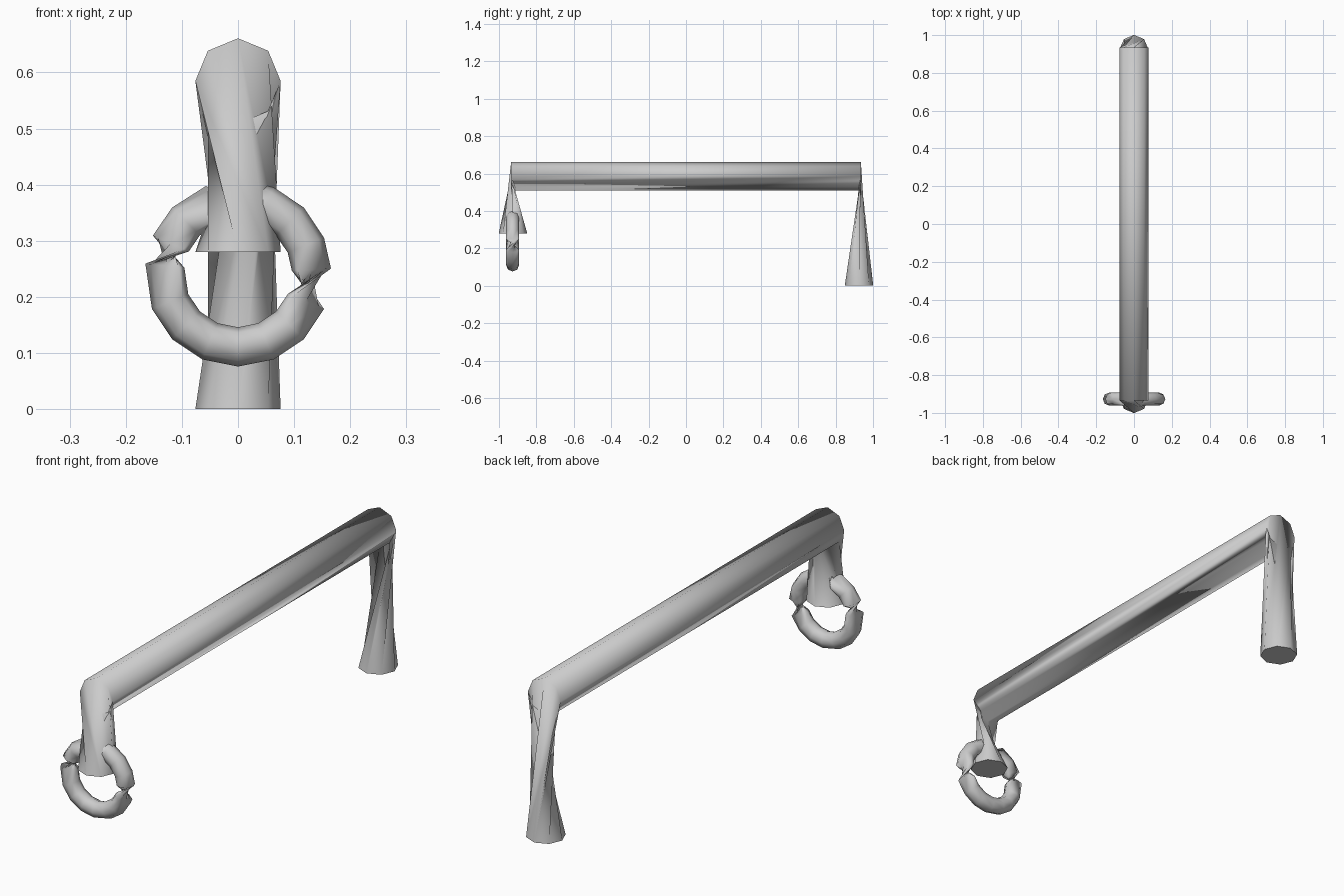
import bpy, bmesh
from math import sin, cos, pi, radians
from mathutils import Vector

cube = bpy.data.objects.get("Cube")
if cube:
    bpy.data.objects.remove(cube)

SIDES = 8
grey = bpy.data.materials.new("plain grey")
grey.use_nodes = True
colour = (0.6, 0.6, 0.6, 1)
grey.diffuse_color = colour
grey.node_tree.nodes["Principled BSDF"].inputs["Base Color"].default_value = colour


def add_ring(bm, point):
    """One octagonal cross-section; point(angle) gives each corner."""
    return [bm.verts.new(point(2 * pi * k / SIDES)) for k in range(SIDES)]


def bridge(bm, a, b, shift=0):
    for k in range(SIDES):
        n = (k + 1) % SIDES
        bm.faces.new((a[k], a[n], b[(n + shift) % SIDES], b[(k + shift) % SIDES]))


def bridge_twisted(bm, a, b, full):
    """Triangulated bridge; the sides listed in full bulge, the rest pinch in."""
    for k in range(SIDES):
        n = (k + 1) % SIDES
        if k in full:
            tris = (a[k], a[n], b[n]), (a[k], b[n], b[k])
        else:
            tris = (a[k], a[n], b[k]), (a[n], b[n], b[k])
        for t in tris:
            bm.faces.new(t)


def finish(bm, name):
    bmesh.ops.recalc_face_normals(bm, faces=bm.faces)
    for f in bm.faces:
        f.smooth = True
    mesh = bpy.data.meshes.new(name)
    bm.to_mesh(mesh)
    bm.free()
    mesh.materials.append(grey)
    obj = bpy.data.objects.new(name, mesh)
    bpy.context.collection.objects.link(obj)


# Long bar with a twisted leg at each end, the front leg being shorter
R, BAR_Z, BAR_Y, LEG_Y = 0.076, 0.585, 0.935, 0.925
bm = bmesh.new()
ends = []
for side, foot_z in ((-1, 0.28), (1, 0.0)):
    end = add_ring(bm, lambda t: (R * cos(t), side * BAR_Y, BAR_Z + R * sin(t)))
    foot = add_ring(bm, lambda t: (R * sin(t), side * (LEG_Y - R * cos(t)), foot_z))
    bridge_twisted(bm, end, foot, full=(7, 0, 1, 2))
    cap = bm.faces.new(foot)
    for e in cap.edges:
        e.smooth = False
    ends.append(end)
bridge(bm, *ends)
finish(bm, "bar_and_legs")

# Hanging ring: three arcs, joined by half-turn twists that pinch to a point
CENTRE, MAJOR, MINOR = Vector((0, -0.927, 0.242)), 0.131, 0.035
arcs = [
    (3, 22.5, 45, 67.5, 84),
    (110, 135, 156),
    (174, 202.5, 225, 247.5, 270, 292.5, 315, 337.5),
]
bm = bmesh.new()
tubes = []
for arc in arcs:
    tube = []
    for angle in map(radians, arc):
        out = Vector((cos(angle), 0, sin(angle)))
        tube.append(add_ring(bm, lambda t: CENTRE + out * (MAJOR + MINOR * cos(t))
                             + Vector((0, MINOR * sin(t), 0))))
    for a, b in zip(tube, tube[1:]):
        bridge(bm, a, b)
    tubes.append(tube)
for i, tube in enumerate(tubes):
    bridge(bm, tube[i - i - 1], tubes[(i + 1) % len(tubes)][0], shift=SIDES // 2)
finish(bm, "hanging_ring")
